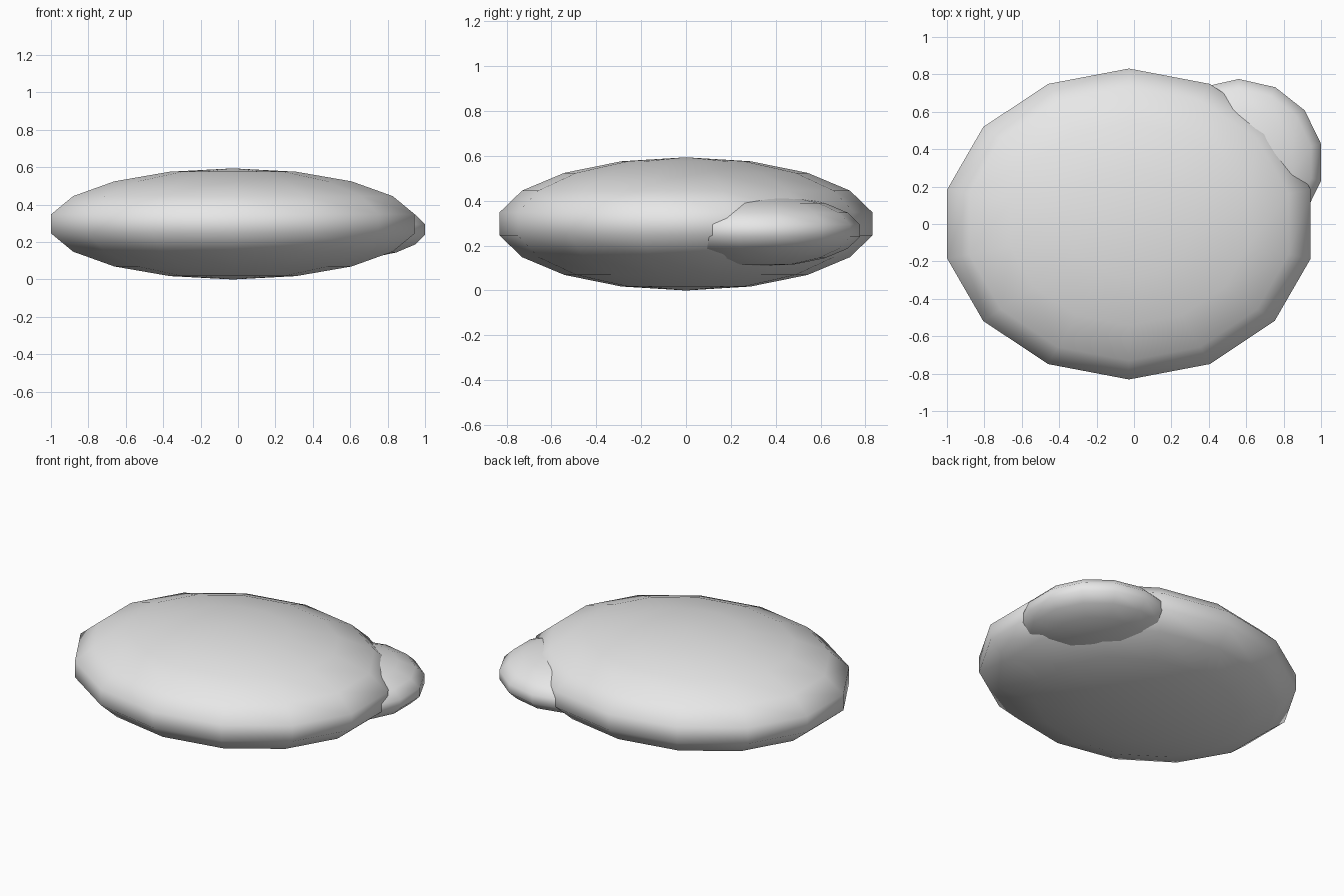
import bpy

cube = bpy.data.objects.get("Cube")
if cube:
    bpy.data.objects.remove(cube, do_unlink=True)

# Single pale grey colour
grey = bpy.data.materials.new("pale_grey")
grey.use_nodes = True
colour = (0.8, 0.8, 0.8, 1.0)
grey.diffuse_color = colour
grey.node_tree.nodes["Principled BSDF"].inputs["Base Color"].default_value = colour


def pebble(name, centre, radii):
    """A smooth, flattened low-poly sphere."""
    bpy.ops.mesh.primitive_uv_sphere_add(segments=14, ring_count=9, radius=1, location=centre)
    obj = bpy.context.object
    obj.name = obj.data.name = name
    obj.scale = radii
    bpy.ops.object.transform_apply(location=False, rotation=False, scale=True)
    bpy.ops.object.shade_smooth()
    obj.data.materials.append(grey)
    return obj


# Large flattened body, with a small lobe at its back left
pebble("main_body", (-0.027, 0, 0.297), (1.012, 0.844, 0.297))
pebble("side_lobe", (0.56, 0.33, 0.267), (0.458, 0.452, 0.16))
